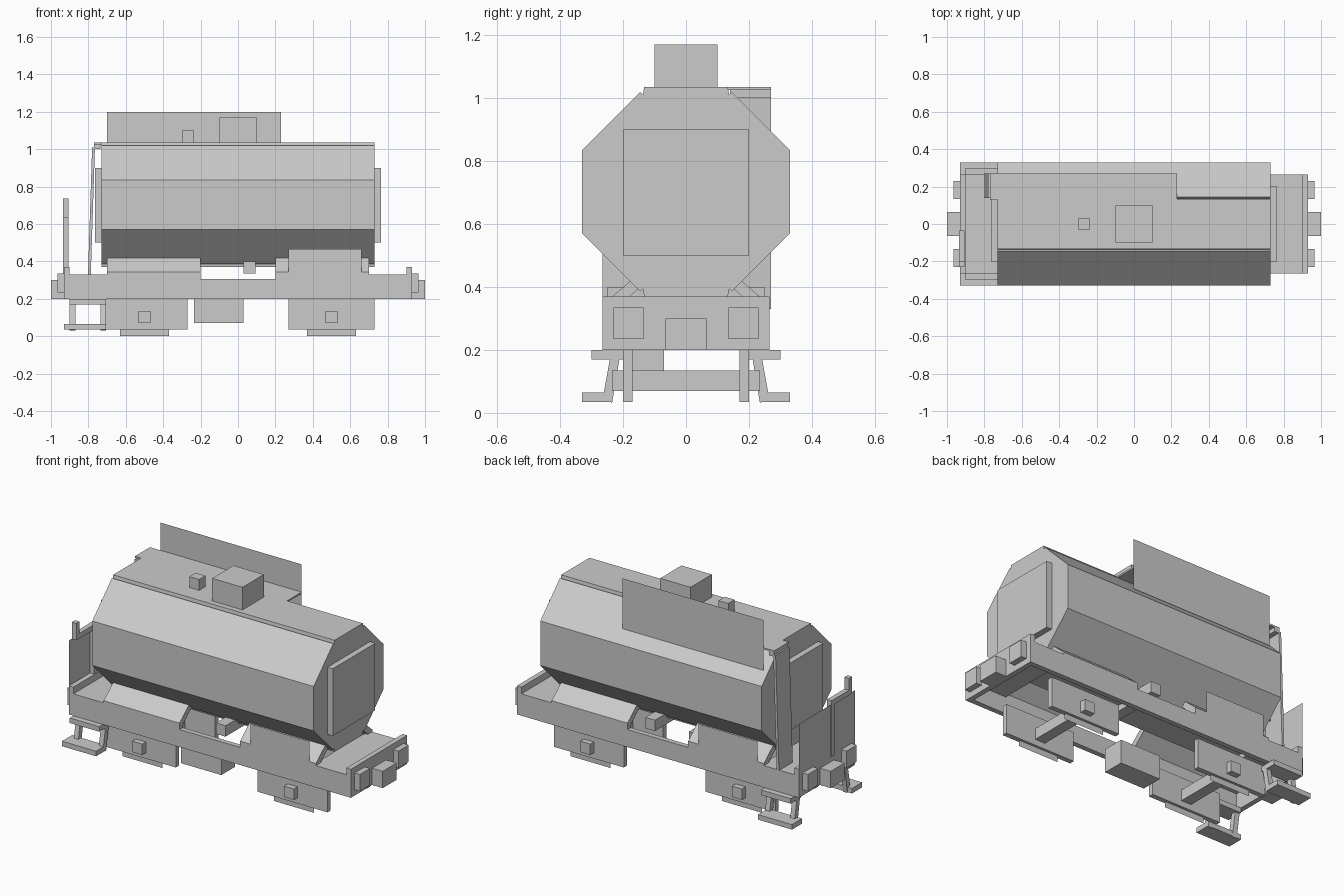
import bpy

if "Cube" in bpy.data.objects:
    bpy.data.objects.remove(bpy.data.objects["Cube"])

def mesh(name, verts, faces):
    m = bpy.data.meshes.new(name)
    m.from_pydata(verts, [], faces)
    m.update()
    o = bpy.data.objects.new(name, m)
    bpy.context.collection.objects.link(o)
    return o

def prism(name, pts, x0, x1):
    """Extrude a closed (y, z) outline, counter-clockwise seen from +x, along x."""
    n = len(pts)
    area = sum(pts[i][0] * pts[(i + 1) % n][1] - pts[(i + 1) % n][0] * pts[i][1] for i in range(n))
    if area < 0:
        pts = pts[::-1]
    verts = [(x0, y, z) for y, z in pts] + [(x1, y, z) for y, z in pts]
    faces = [[i, (i + 1) % n, n + (i + 1) % n, n + i][::1] for i in range(n)]
    faces = [f[::-1] for f in faces]
    faces += [list(range(n))[::-1], list(range(n, 2 * n))]
    faces[:n] = [[n + i, n + (i + 1) % n, (i + 1) % n, i][::-1] for i in range(n)]
    return mesh(name, verts, faces)

def box(name, x0, x1, y0, y1, z0, z1):
    return prism(name, [(y0, z0), (y1, z0), (y1, z1), (y0, z1)], x0, x1)

def sheet(name, verts):
    return mesh(name, verts, [(0, 1, 2, 3)])

def side_sheet(name, x0, x1, y, z0, z1):
    return sheet(name, [(x0, y, z0), (x1, y, z0), (x1, y, z1), (x0, y, z1)])

# Octagonal tank with narrow grooves beside the top and bottom strips
CZ = 0.7025
quarter = [(0.33, 0.1325), (0.145, 0.3175), (0.137, 0.308), (0.133, 0.3325)]
right = [(y, CZ - z) for y, z in quarter[::-1]] + [(y, CZ + z) for y, z in quarter]
prism("tank", right + [(-y, z) for y, z in right[::-1]], -0.73, 0.73)
for s, n in ((1, "right"), (-1, "left")):
    a, b = sorted((s * 0.72, s * 0.765))
    box("tank_end_plate_" + n, a, b, -0.2, 0.2, 0.5, 0.9)

# Domes, walkway, railing and ladder
box("dome", -0.1, 0.1, -0.1, 0.1, 1.03, 1.17)
box("valve", -0.3, -0.235, -0.03, 0.03, 1.03, 1.1)
box("walkway", -0.77, 0.23, 0.13, 0.27, 1.025, 1.035)
box("walkway_lip", -0.77, -0.735, 0.14, 0.27, 1.0, 1.03)
side_sheet("railing", -0.7, 0.23, 0.27, 0.9, 1.2)
ladder = box("ladder", -0.78, -0.765, 0.14, 0.27, 0.33, 1.01)
for v in ladder.data.vertices:
    if v.co.z < 0.5:
        v.co.x -= 0.022

# Chassis ends: buffer beams, decks, couplers and buffers
for s, n in ((1, "right"), (-1, "left")):
    def end_box(name, a, b, *r):
        box(name + "_" + n, *sorted((s * a, s * b)), *r)
    end_box("buffer_beam", 0.9, 0.93, -0.265, 0.265, 0.2, 0.37)
    end_box("end_deck", 0.68, 0.9, -0.265, 0.265, 0.3, 0.33)
    end_box("coupler", 0.93, 1.0, -0.065, 0.065, 0.2, 0.3)
    for t in (1, -1):
        end_box("buffer", 0.93, 0.965, *sorted((t * 0.135, t * 0.23)), 0.235, 0.335)
    end_box("axle", 0.467, 0.533, -0.235, 0.235, 0.07, 0.135)

# Parts repeated on both long sides
for t in (1, -1):
    def yz(*pts):
        return [(t * y, z) for y, z in pts]
    prism("side_sill", yz((0.235, 0.2), (0.265, 0.2), (0.265, 0.305), (0.235, 0.305)), -0.9, 0.9)
    for s in (1, -1):
        xs = sorted((s * 0.2, s * 0.7))
        # sloped tank saddle
        prism("saddle", yz((0.265, 0.3), (0.265, 0.343), (0.17, 0.425), (0.145, 0.4), (0.235, 0.32), (0.235, 0.3)), *xs)
        prism("wheel_guard", yz((0.17, 0.035), (0.2, 0.035), (0.2, 0.21), (0.17, 0.21)), *sorted((s * 0.27, s * 0.73)))
        side_sheet("wheel", s * 0.5 - 0.132, s * 0.5 + 0.132, t * 0.185, 0.0, 0.2)
    # information panel, on opposite corners
    side_sheet("side_panel", *sorted((-t * 0.27, -t * 0.66)), t * 0.268, 0.3, 0.465)
    # footsteps at the platform end
    prism("upper_step", yz((0.2, 0.17), (0.3, 0.17), (0.3, 0.2), (0.2, 0.2)), -0.9, -0.705)
    prism("lower_step", yz((0.235, 0.035), (0.33, 0.035), (0.33, 0.065), (0.235, 0.065)), -0.93, -0.705)
    for x in (-0.9, -0.735):
        prism("step_hanger", yz((0.235, 0.03), (0.262, 0.06), (0.24, 0.18), (0.21, 0.18)), x, x + 0.03)

# Underfloor tank and discharge pipe
box("equipment_box", -0.235, 0.03, -0.2, -0.07, 0.07, 0.21)
box("discharge_pipe", 0.03, 0.093, -0.25, 0.25, 0.335, 0.4)

# Brake platform railing and crank
sheet("platform_railing", [(-0.93, -0.265, 0.37), (-0.93, 0.265, 0.37), (-0.93, 0.265, 0.64), (-0.93, -0.265, 0.64)])
box("brake_column", -0.935, -0.905, -0.065, -0.035, 0.33, 0.64)
box("brake_crank", -0.935, -0.905, -0.215, -0.035, 0.635, 0.665)
box("brake_handle", -0.935, -0.905, -0.23, -0.2, 0.635, 0.735)
